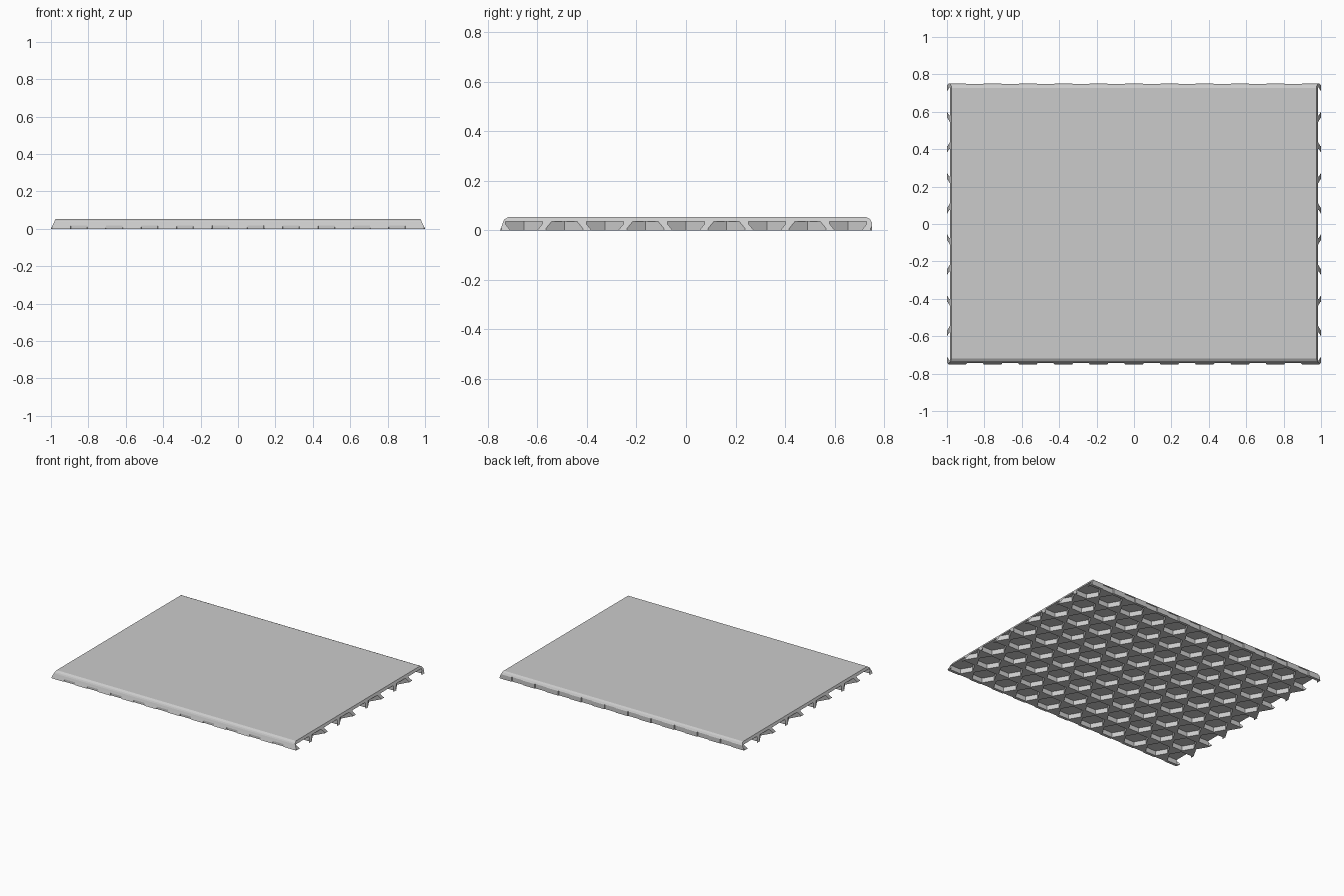
import bpy, bmesh, math
from mathutils import Matrix

if "Cube" in bpy.data.objects:
    bpy.data.objects.remove(bpy.data.objects["Cube"], do_unlink=True)

HEIGHT, DEPTH = 0.053, 0.035      # slab thickness, pocket depth
RADIUS, PITCH = 0.086, 0.189      # hexagon radius, spacing
ROW = PITCH * math.sqrt(3) / 2

grey = bpy.data.materials.new("light grey")
grey.use_nodes = True
color = (0.6, 0.6, 0.6, 1)
grey.diffuse_color = color
grey.node_tree.nodes["Principled BSDF"].inputs["Base Color"].default_value = color


def make_object(name, bm):
    bmesh.ops.recalc_face_normals(bm, faces=bm.faces)
    mesh = bpy.data.meshes.new(name)
    bm.to_mesh(mesh)
    bm.free()
    mesh.materials.append(grey)
    obj = bpy.data.objects.new(name, mesh)
    bpy.context.collection.objects.link(obj)
    return obj


# Slab: a side profile (y, z) swept across, with sides leaning inwards
profile = [(-0.75, 0), (-0.738, 0.035), (-0.733, 0.044), (-0.718, HEIGHT),
           (0.728, HEIGHT), (0.742, 0.046), (0.75, 0.033), (0.75, 0)]
bm = bmesh.new()
ends = [[bm.verts.new((side * (1 - 0.025 * z / HEIGHT), y, z)) for y, z in profile]
        for side in (-1, 1)]
for end in ends:
    bm.faces.new(end)
for i in range(len(profile)):
    j = (i + 1) % len(profile)
    bm.faces.new((ends[0][i], ends[0][j], ends[1][j], ends[1][i]))
slab = make_object("slab", bm)

# Honeycomb of hexagonal prisms that runs past every edge
bm = bmesh.new()
for row in range(-5, 6):
    for col in range(-6, 7):
        x = (col + 0.5 * (row % 2)) * PITCH
        place = Matrix.Translation((x, row * ROW, 0)) @ Matrix.Rotation(math.pi / 6, 4, "Z")
        bmesh.ops.create_cone(bm, cap_ends=True, segments=6, radius1=RADIUS,
                              radius2=RADIUS, depth=2 * DEPTH, matrix=place)
# Points face front and back
for v in bm.verts:
    v.co.z = DEPTH if v.co.z > 0 else -DEPTH
cutter = make_object("pocket_cutter", bm)
cutter.hide_render = True

# Carve the pockets into the underside
cut = slab.modifiers.new("pockets", "BOOLEAN")
cut.operation = "DIFFERENCE"
cut.solver = "EXACT"
cut.object = cutter
bpy.context.view_layer.update()
graph = bpy.context.evaluated_depsgraph_get()
carved = bpy.data.meshes.new_from_object(slab.evaluated_get(graph))
slab.modifiers.clear()
slab.data = carved
bpy.data.objects.remove(cutter, do_unlink=True)
